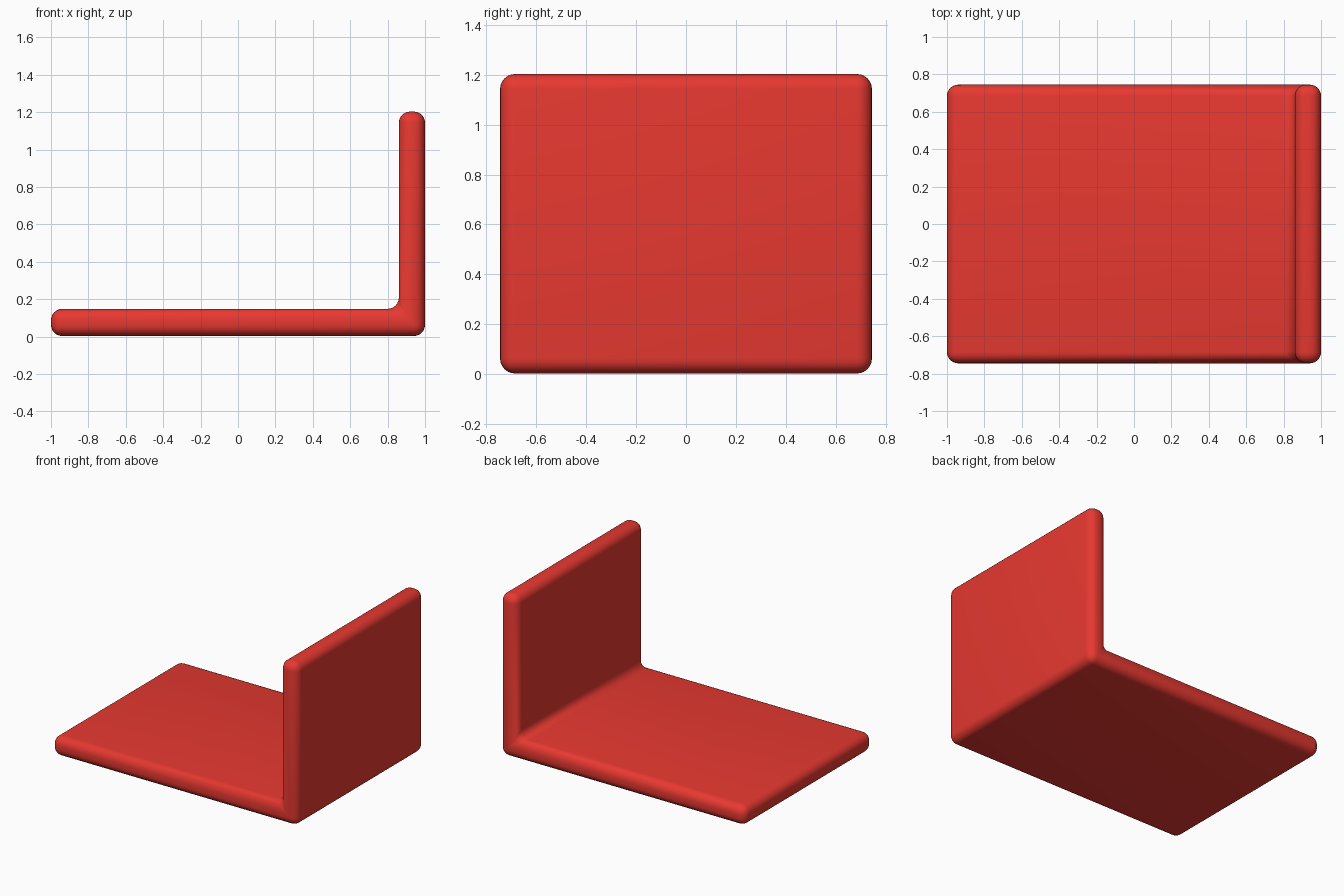
import bpy, bmesh

if "Cube" in bpy.data.objects:
    bpy.data.objects.remove(bpy.data.objects["Cube"])

# L-shaped side profile (x, z): flat base with an upright at the right end
W, H, D, T = 1.0, 1.203, 0.745, 0.145
profile = [(-W, 0.003), (W, 0.003), (W, H), (W - 0.14, H), (W - 0.14, T + 0.003), (-W, T + 0.003)]

bm = bmesh.new()
front = bm.faces.new([bm.verts.new((x, -D, z)) for x, z in profile])
ext = bmesh.ops.extrude_face_region(bm, geom=[front])
bmesh.ops.translate(bm, vec=(0, 2 * D, 0),
                    verts=[v for v in ext["geom"] if isinstance(v, bmesh.types.BMVert)])
if not any(f.normal.y < -0.9 and f.calc_center_median().y < 0 for f in bm.faces):
    bm.faces.new([v for v in front.verts]) if not front.is_valid else None
bmesh.ops.recalc_face_normals(bm, faces=bm.faces)
mesh = bpy.data.meshes.new("angle_bracket")
bm.to_mesh(mesh)
bm.free()

bracket = bpy.data.objects.new("angle_bracket", mesh)
bpy.context.collection.objects.link(bracket)
mesh.shade_smooth()

# Rounded edges and inner fillet
bevel = bracket.modifiers.new("rounding", 'BEVEL')
bevel.width = 0.06
bevel.segments = 6
bevel.limit_method = 'ANGLE'

# Red paint
red = bpy.data.materials.new("red")
red.diffuse_color = (0.8, 0.04, 0.03, 1)
red.use_nodes = True
red.node_tree.nodes["Principled BSDF"].inputs["Base Color"].default_value = red.diffuse_color
mesh.materials.append(red)
